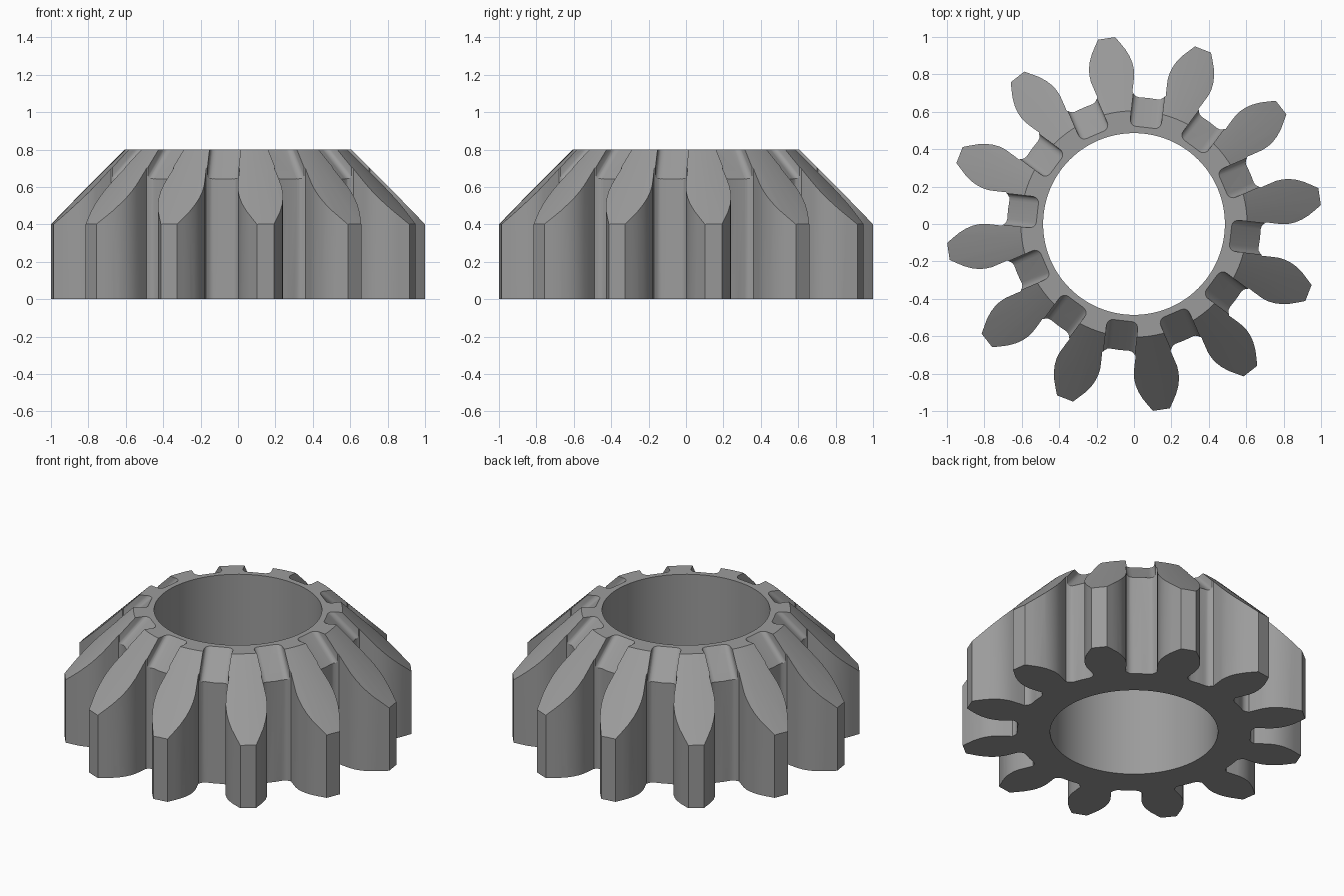
import bpy, bmesh, math

if "Cube" in bpy.data.objects:
    bpy.data.objects.remove(bpy.data.objects["Cube"])

TEETH = 12
PITCH = 2 * math.pi / TEETH
FIRST_TOOTH = math.radians(8.4)
HEIGHT, BORE, CONE = 0.8, 0.486, 1.405   # cone: radius = CONE - z
# Half of one tooth, root to tip: (radius along the tooth, half width)
FLANK = [(0.70, 0.094), (0.72, 0.1), (0.75, 0.108), (0.785, 0.117), (0.82, 0.12),
         (0.855, 0.117), (0.89, 0.108), (0.93, 0.091), (0.965, 0.07), (1.003, 0.046)]

steel = bpy.data.materials.new("steel grey")
steel.diffuse_color = (0.33, 0.33, 0.33, 1)
steel.use_nodes = True
steel.node_tree.nodes["Principled BSDF"].inputs["Base Color"].default_value = steel.diffuse_color


def add_object(name, bm):
    bmesh.ops.recalc_face_normals(bm, faces=bm.faces)
    mesh = bpy.data.meshes.new(name)
    bm.to_mesh(mesh)
    bm.free()
    mesh.materials.append(steel)
    ob = bpy.data.objects.new(name, mesh)
    bpy.context.collection.objects.link(ob)
    return ob


def loft(bm, bottom, top):
    """Closed solid between two matching loops."""
    a = [bm.verts.new(p) for p in bottom]
    b = [bm.verts.new(p) for p in top]
    bm.faces.new(a)
    bm.faces.new(b)
    for i in range(len(a)):
        j = (i + 1) % len(a)
        bm.faces.new((a[i], a[j], b[j], b[i]))


def turned(angle, u, v, z):
    c, s = math.cos(angle), math.sin(angle)
    return (u * c - v * s, u * s + v * c, z)


def boolean(ob, cutter, operation):
    mod = ob.modifiers.new(operation.lower(), 'BOOLEAN')
    mod.object, mod.operation, mod.solver = cutter, operation, 'EXACT'
    cutter.hide_render = True
    bpy.context.view_layer.objects.active = ob
    bpy.ops.object.modifier_apply(modifier=mod.name)
    bpy.data.objects.remove(cutter)


# Toothed prism, with filleted roots between the teeth
outline = []
for k in range(TEETH):
    a = FIRST_TOOTH + k * PITCH
    outline += [turned(a, u, -v, 0) for u, v in FLANK]
    outline += [turned(a, u, v, 0) for u, v in reversed(FLANK)]
    gap = a + PITCH / 2
    outline += [turned(gap, u, v, 0) for u, v in
                [(0.688, -0.078), (0.679, -0.066), (0.676, -0.05), (0.678, 0),
                 (0.676, 0.05), (0.679, 0.066), (0.688, 0.078)]]
bm = bmesh.new()
loft(bm, [(x, y, 0) for x, y, _ in outline], [(x, y, HEIGHT + 0.1) for x, y, _ in outline])
gear = add_object("bevel_gear", bm)

# Coned blank with the bore, revolved from its section
SIDES = 96
section = [(BORE, 0), (1.2, 0), (1.2, CONE - 1.2), (CONE - HEIGHT, HEIGHT), (BORE, HEIGHT)]
bm = bmesh.new()
rings = [[bm.verts.new(turned(2 * math.pi * i / SIDES, r, 0, z)) for r, z in section]
         for i in range(SIDES)]
for i in range(SIDES):
    p, q = rings[i], rings[(i + 1) % SIDES]
    for j in range(len(section)):
        n = (j + 1) % len(section)
        bm.faces.new((p[j], q[j], q[n], p[n]))
boolean(gear, add_object("cone_blank", bm), 'INTERSECT')

# Sloped grooves that carry each tooth gap up to the top face
W, F = 0.084, 0.034
half = [(W, 0.3)] + [(W - F + F * math.cos(t * math.pi / 10), F - F * math.sin(t * math.pi / 10))
                     for t in range(6)]
profile = half + [(-v, h) for v, h in reversed(half)]
bm = bmesh.new()
for k in range(TEETH):
    a = FIRST_TOOTH + (k + 0.5) * PITCH
    ends = [[turned(a, 1.32 + h - z, v, z) for v, h in profile] for z in (0.5, 0.9)]
    loft(bm, *ends)
boolean(gear, add_object("groove_cutter", bm), 'DIFFERENCE')

# Smooth curved walls, crisp edges
bpy.ops.object.select_all(action='DESELECT')
gear.select_set(True)
bpy.context.view_layer.objects.active = gear
bpy.ops.object.shade_smooth_by_angle(angle=math.radians(28))
